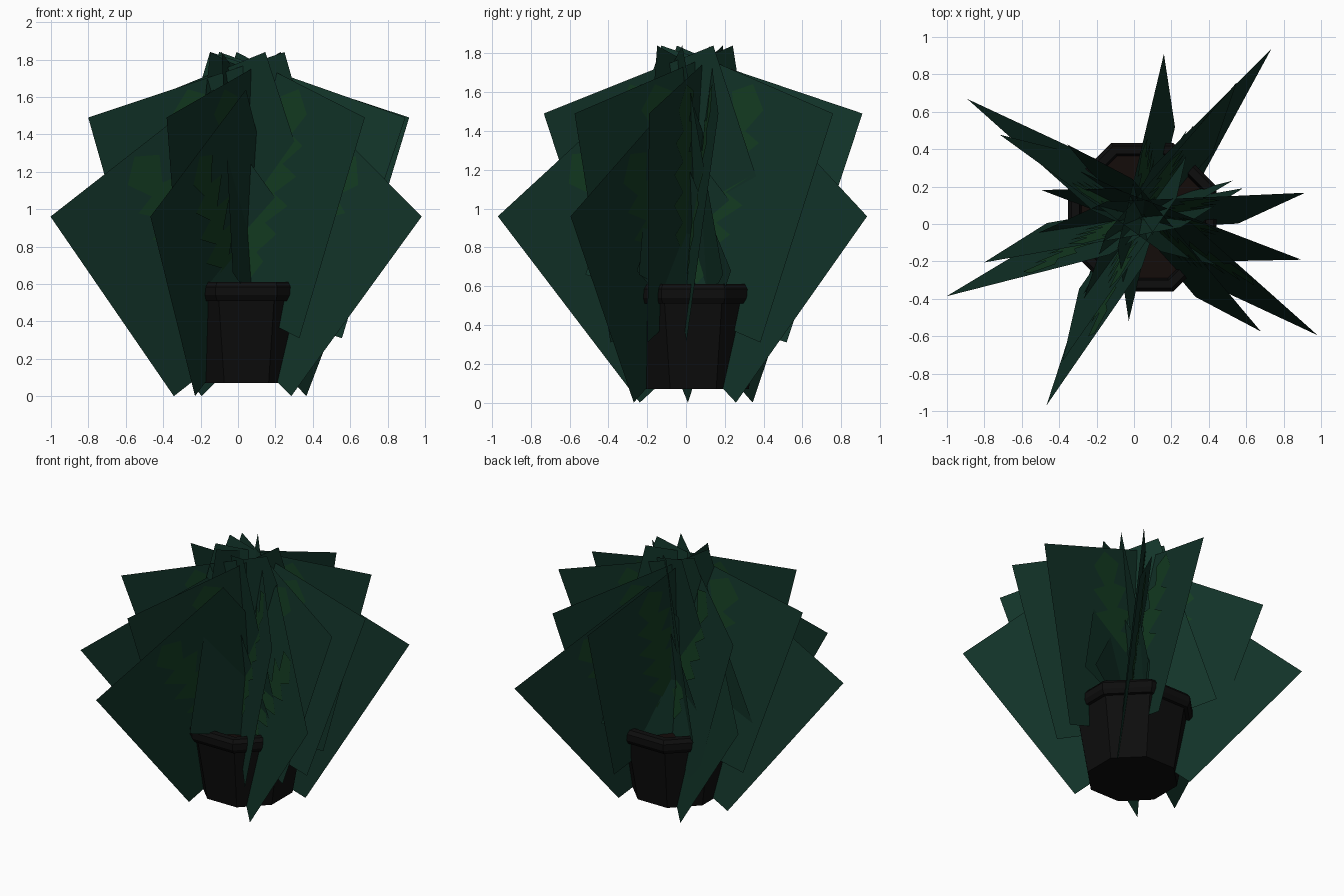
import bpy, bmesh, math
from mathutils import Vector

if "Cube" in bpy.data.objects:
    bpy.data.objects.remove(bpy.data.objects["Cube"])

CX, CY = 0.045, 0.037


def material(name, rgb):
    m = bpy.data.materials.new(name)
    m.diffuse_color = (*rgb, 1)
    m.use_nodes = True
    m.node_tree.nodes["Principled BSDF"].inputs["Base Color"].default_value = m.diffuse_color
    return m


POT = material("black pot", (0.004, 0.004, 0.004))
SOIL = material("dark soil", (0.007, 0.0035, 0.003))
LEAF = material("deep green", (0.006, 0.034, 0.022))
FROND = material("frond green", (0.007, 0.046, 0.016))


def make_object(name, verts, faces, mat):
    me = bpy.data.meshes.new(name)
    me.from_pydata(verts, [], faces)
    me.materials.append(mat)
    ob = bpy.data.objects.new(name, me)
    bpy.context.collection.objects.link(ob)
    return ob


def ring(radius, z, n=8):
    return [(CX + radius * math.cos(math.tau * (i + 0.5) / n),
             CY + radius * math.sin(math.tau * (i + 0.5) / n), z) for i in range(n)]


# Octagonal pot: tapered body, bevelled rim, inner wall
profile = [(0.31, 0.07), (0.385, 0.51), (0.41, 0.51), (0.43, 0.54),
           (0.43, 0.585), (0.41, 0.61), (0.365, 0.61), (0.35, 0.49)]
verts, faces = [], [tuple(range(7, -1, -1))]
for r, z in profile:
    verts += ring(r, z)
for k in range(len(profile) - 1):
    for i in range(8):
        j = (i + 1) % 8
        faces.append((k * 8 + i, k * 8 + j, k * 8 + 8 + j, k * 8 + 8 + i))
make_object("pot", verts, faces, POT)

# Soil disc
make_object("soil", ring(0.355, 0.51), [tuple(range(8))], SOIL)


# Leaf cards: outer tip, lower corner, upper corner as (radius, sideways, height)
LOW = [(1.13, 0, 0.96), (0.37, 0.12, 0.0), (0.24, -0.12, 1.64)]
HIGH = [(0.88, 0, 1.49), (0.50, 0.11, 0.31), (-0.18, -0.11, 1.84)]


def place(p, ang):
    c, s = math.cos(ang), math.sin(ang)
    r, w, z = p
    return Vector((CX + r * c + w * s, CY + r * s - w * c, z))


def frond_outline(n=6):
    """Jagged feather outline in card space: u across, v along (both 0..1)."""
    right = []
    for i in range(n):
        v = 0.12 + 0.8 * i / n
        wide = 0.05 + 0.11 * math.sin(math.pi * (0.1 + 0.8 * (i + 0.5) / n))
        right += [(0.04, v), (wide, v + 0.11)]
    left = [(-u, v + 0.02) for u, v in reversed(right)]
    return right + [(0.0, 0.98)] + left


def add_leaf(name, corners, degrees):
    ang = math.radians(degrees)
    a, b, c = (place(p, ang) for p in corners)
    d = b + c - a
    make_object(name + "_card", [a, b, d, c], [(0, 1, 2, 3)], LEAF)
    # painted feather plates just off both sides of the card
    base, up, across = (b + d) / 2, a - b, b - d
    normal = across.cross(up).normalized()
    outline = frond_outline()
    n = len(outline)
    pts = [base + across * u + up * v + normal * off
           for off in (0.004, -0.004) for u, v in outline]
    ob = make_object(name + "_frond", pts,
                     [tuple(range(n)), tuple(range(2 * n - 1, n - 1, -1))], FROND)
    bm = bmesh.new()
    bm.from_mesh(ob.data)
    bmesh.ops.triangulate(bm, faces=bm.faces[:])
    bm.to_mesh(ob.data)
    bm.free()


# Five drooping outer leaves and eight upright inner leaves
for i, deg in enumerate((202, 243, -34, 52.5, 146)):
    add_leaf("outer_leaf_%d" % (i + 1), LOW, deg)
for i, deg in enumerate((196, 150, 82.5, 55, 8.5, -15, -44, 241)):
    add_leaf("inner_leaf_%d" % (i + 1), HIGH, deg)
